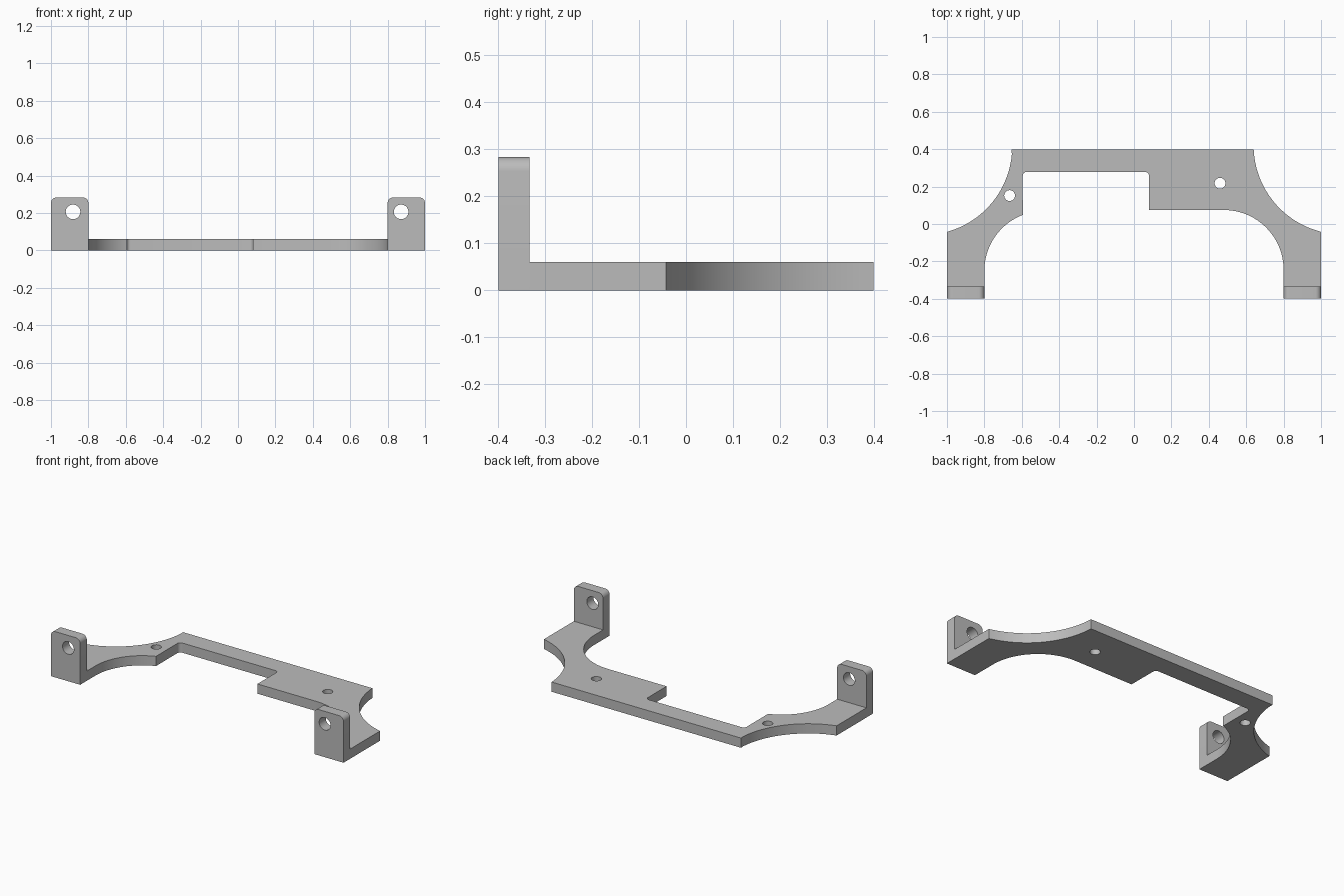
import bpy
import bmesh
from math import cos, sin, pi, radians, atan2
from mathutils import Matrix

cube = bpy.data.objects.get("Cube")
if cube:
    bpy.data.objects.remove(cube, do_unlink=True)

grey = bpy.data.materials.new("plain_grey")
grey.use_nodes = True
GREY = (0.5, 0.5, 0.5, 1)
grey.diffuse_color = GREY
grey.node_tree.nodes["Principled BSDF"].inputs["Base Color"].default_value = GREY


def arc(cx, cy, r, a, b, n=24):
    """Points on an arc from angle a to angle b, in degrees."""
    steps = [radians(a + (b - a) * i / n) for i in range(n + 1)]
    return [(cx + r * cos(t), cy + r * sin(t)) for t in steps]


def arc_between(cx, cy, p, q):
    """Arc about a centre that starts at p and ends at q."""
    a = atan2(p[1] - cy, p[0] - cx)
    b = atan2(q[1] - cy, q[0] - cx)
    turn = (b - a + pi) % (2 * pi) - pi
    r = ((p[0] - cx) ** 2 + (p[1] - cy) ** 2) ** 0.5
    inner = arc(cx, cy, r, a * 180 / pi, (a + turn) * 180 / pi)[1:-1]
    return [p] + inner + [q]


def extruded(name, loops, depth, matrix):
    """Solid sheet from an outline followed by its hole outlines."""
    curve = bpy.data.curves.new(name, "CURVE")
    curve.dimensions = "2D"
    curve.fill_mode = "BOTH"
    curve.extrude = depth / 2
    for loop in loops:
        spline = curve.splines.new("POLY")
        spline.points.add(len(loop) - 1)
        for point, (x, y) in zip(spline.points, loop):
            point.co = (x, y, 0, 1)
        spline.use_cyclic_u = True
    temp = bpy.data.objects.new(name + "_outline", curve)
    bpy.context.collection.objects.link(temp)
    bpy.context.view_layer.update()
    mesh = bpy.data.meshes.new_from_object(
        temp.evaluated_get(bpy.context.evaluated_depsgraph_get()))
    bpy.data.objects.remove(temp, do_unlink=True)
    bm = bmesh.new()
    bm.from_mesh(mesh)
    bmesh.ops.remove_doubles(bm, verts=bm.verts, dist=0.0001)
    bm.transform(matrix)
    bmesh.ops.recalc_face_normals(bm, faces=bm.faces)
    bm.to_mesh(mesh)
    bm.free()
    mesh.materials.clear()
    mesh.materials.append(grey)
    obj = bpy.data.objects.new(name, mesh)
    bpy.context.collection.objects.link(obj)
    bpy.ops.object.select_all(action="DESELECT")
    obj.select_set(True)
    bpy.context.view_layer.objects.active = obj
    bpy.ops.object.shade_smooth_by_angle(angle=radians(30))
    return obj


BACK, FRONT, TAB_BACK = 0.398, -0.398, -0.333
THICK, TOP = 0.06, 0.283

# Flat plate: scooped outer corners, stepped and rounded inner edge, two holes
outline = (
    arc_between(1.115, 0.42, (0.64, BACK), (1, -0.042))
    + [(1, TAB_BACK), (0.8, TAB_BACK)]
    + arc(0.48, -0.245, 0.32, 0, 90)
    + [(0.08, 0.075)]
    + arc(0.06, 0.258, 0.02, 0, 90, 6)
    + arc(-0.575, 0.258, 0.02, 90, 180, 6)
    + arc(-0.48, -0.25, 0.32, 111, 180)
    + [(-0.8, TAB_BACK), (-1, TAB_BACK)]
    + arc_between(-1.125, 0.415, (-1, -0.042), (-0.655, BACK))
)
holes = [arc(x, y, 0.029, 0, 345, 23) for x, y in ((-0.665, 0.152), (0.46, 0.218))]
extruded("base_plate", [outline] + holes, THICK, Matrix.Translation((0, 0, THICK / 2)))

# Upright front tabs with rounded tops and a bolt hole
stand = Matrix.Translation((0, (FRONT + TAB_BACK) / 2, 0)) @ Matrix.Rotation(pi / 2, 4, "X")
R = 0.03
for name, x0, hole_x in (("right_tab", -1, -0.882), ("left_tab", 0.8, 0.872)):
    x1 = x0 + 0.2
    profile = ([(x0, 0), (x1, 0)]
               + arc(x1 - R, TOP - R, R, 0, 90, 8)
               + arc(x0 + R, TOP - R, R, 90, 180, 8))
    extruded(name, [profile, arc(hole_x, 0.206, 0.039, 0, 350, 35)],
             TAB_BACK - FRONT, stand)
